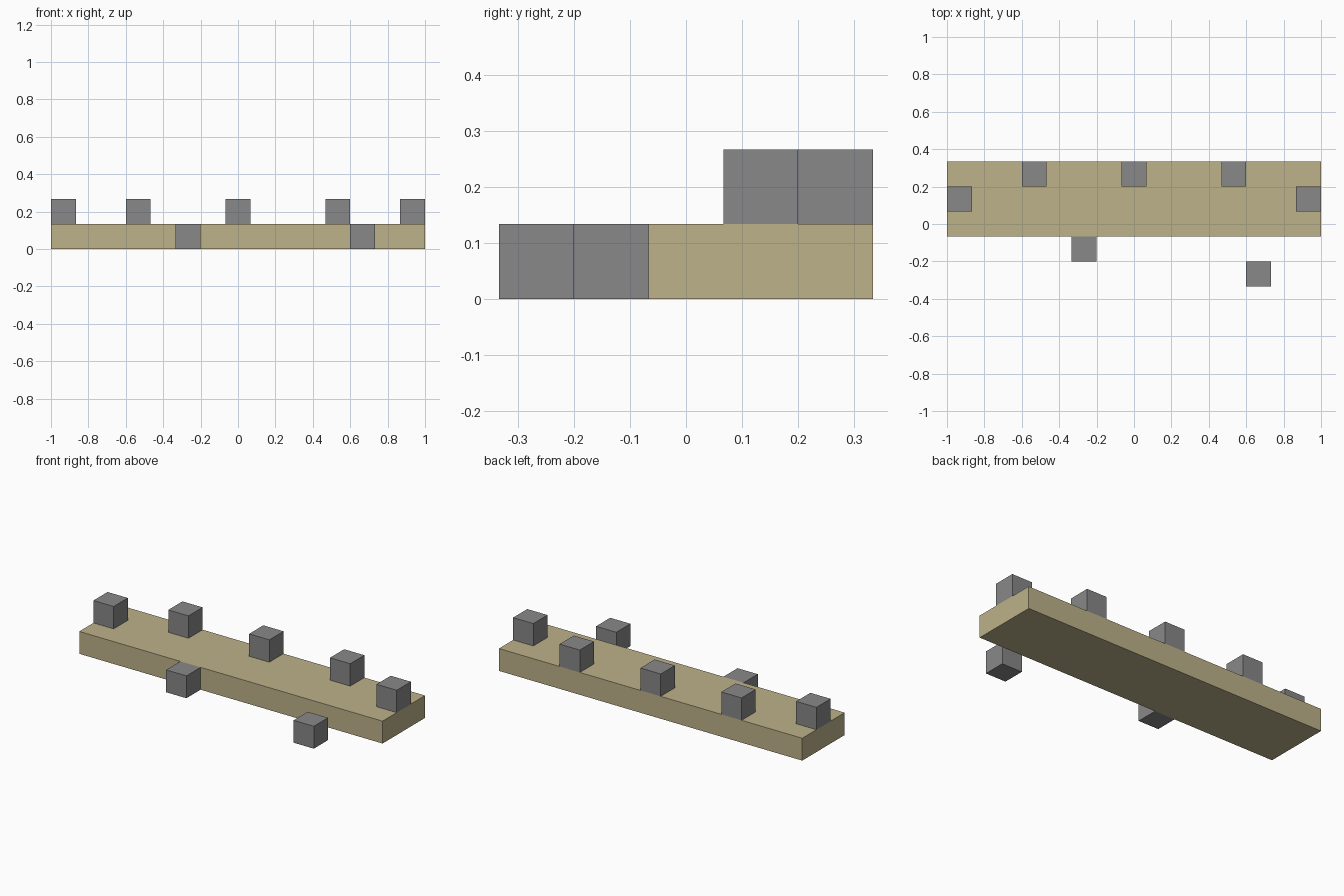
import bpy

default = bpy.data.objects.get("Cube")
if default:
    bpy.data.objects.remove(default, do_unlink=True)

U = 1 / 15  # layout module; every block is two modules wide


def make_material(name, color):
    mat = bpy.data.materials.new(name)
    mat.use_nodes = True
    mat.diffuse_color = color
    mat.node_tree.nodes["Principled BSDF"].inputs["Base Color"].default_value = color
    return mat


def add_box(name, center, size, mat):
    bpy.ops.mesh.primitive_cube_add(size=1, location=[c * U for c in center])
    obj = bpy.context.object
    obj.name = name
    obj.scale = [s * U for s in size]
    bpy.ops.object.transform_apply(location=False, rotation=False, scale=True)
    obj.data.materials.append(mat)
    return obj


sand = make_material("sand", (0.509, 0.445, 0.254, 1))
stone = make_material("stone grey", (0.246, 0.246, 0.246, 1))

# Long base slab
add_box("base_slab", (0, 2, 1), (30, 6, 2), sand)

# Blocks standing on the slab
for i, (x, y) in enumerate([(-14, 2), (-8, 4), (0, 4), (8, 4), (14, 2)]):
    add_box(f"top_block_{i + 1}", (x, y, 3), (2, 2, 2), stone)

# Blocks on the ground in front
for i, (x, y) in enumerate([(-4, -2), (10, -4)]):
    add_box(f"ground_block_{i + 1}", (x, y, 1), (2, 2, 2), stone)
